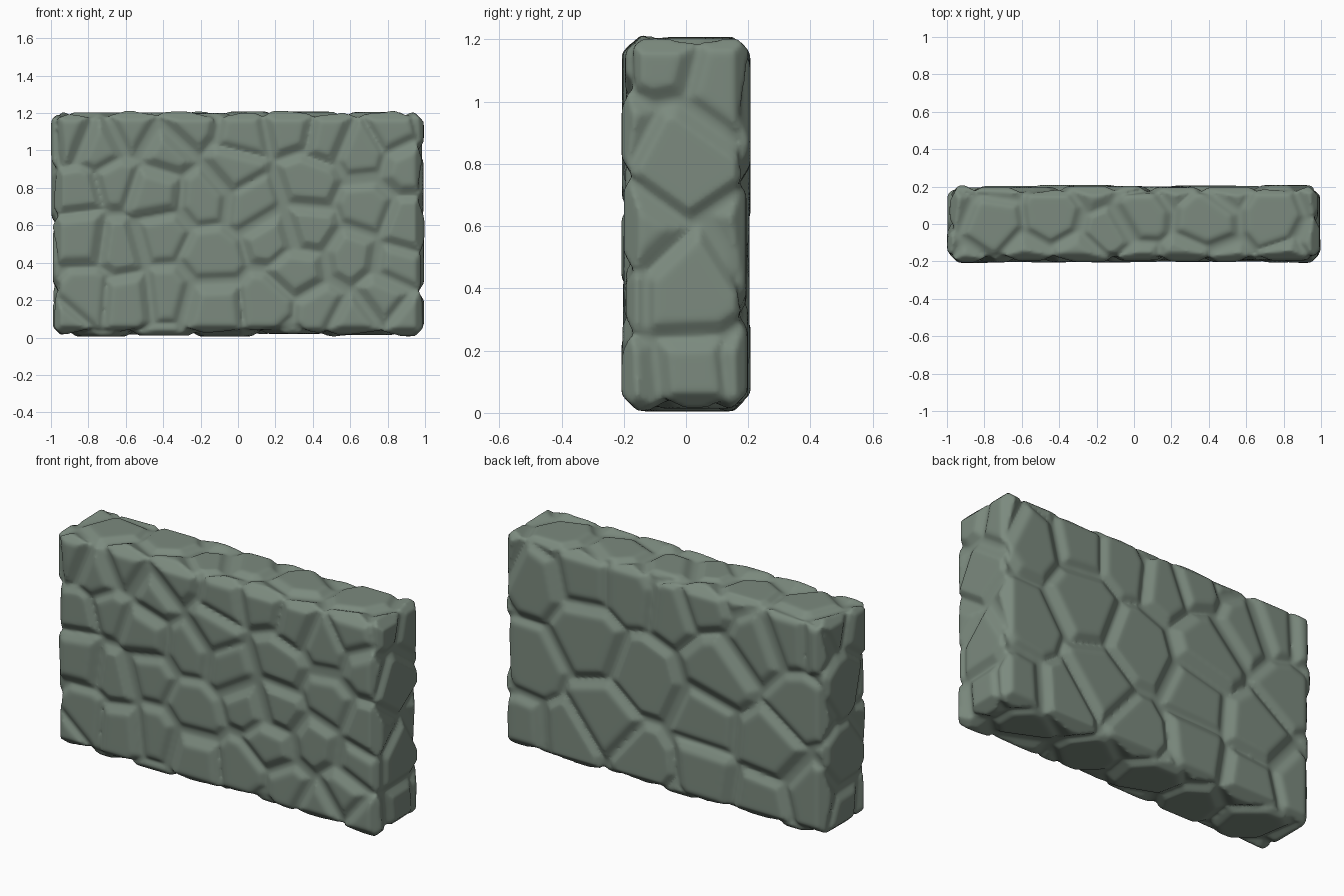
import bpy, bmesh, math, random
from mathutils import Vector

if "Cube" in bpy.data.objects:
    bpy.data.objects.remove(bpy.data.objects["Cube"])

random.seed(4)
mat = bpy.data.materials.new("grey green stone")
mat.diffuse_color = (0.20, 0.255, 0.21, 1)
mat.use_nodes = True
mat.node_tree.nodes["Principled BSDF"].inputs["Base Color"].default_value = mat.diffuse_color

# Stone centres on each side of the wall
FRONT = [(-.91, 1.09), (-.74, 1.02), (-.56, 1.11), (-.86, .78), (-.64, .84), (-.39, 1.01),
         (-.28, 1.13), (-.46, .78), (.02, 1.07), (-.02, .91), (-.19, .76), (.08, .73),
         (-.42, .56), (-.83, .53), (-.63, .5), (-.15, .43), (.2, .53), (.38, .83),
         (.36, .58), (.69, .69), (.28, 1.12), (.47, 1.08), (.66, 1.0), (.83, 1.1),
         (.91, .93), (.92, .6), (.33, .38), (.6, .42), (.86, .38), (.15, .18),
         (-.14, .15), (-.4, .22), (-.58, .2), (-.82, .22), (-.94, .08), (.45, .17),
         (.78, .2), (.62, .08), (.93, .08)]
BACK = [(.83, 1.0), (.5, 1.08), (.22, 1.08), (.47, .75), (.85, .5), (-.33, .77),
        (-.05, 1.05), (-.22, 1.12), (.12, .62), (.36, .33), (.6, .14), (.13, .14),
        (-.24, .18), (-.25, .45), (-.63, .42), (-.55, .98), (-.75, 1.07), (-.95, 1.08),
        (-.84, .72), (-.6, .12), (-.9, .2), (.9, .12)]
TOP = [(-.78, .0), (-.42, .05), (-.12, -.03), (.03, .06), (.38, .03), (.75, .04)]
BOTTOM = [(-.75, .02), (-.4, -.04), (-.05, .03), (.3, -.03), (.72, .02)]
SIDE = [(-.03, .84), (.01, .38), (.02, .1), (-.09, 1.14), (.14, 1.08)]

seeds = [Vector((x, -.2, z)) for x, z in FRONT] + [Vector((x, .2, z)) for x, z in BACK]
seeds += [Vector((x, y, 1.2)) for x, y in TOP] + [Vector((x, y, .01)) for x, y in BOTTOM]
seeds += [Vector((1, y, z)) for y, z in SIDE] + [Vector((-1, -y, z)) for y, z in SIDE]

LO, HI = Vector((-1.0, -.208, .004)), Vector((1.0, .208, 1.215))


def cut(bm, co, no):
    """Keep the part of a convex solid behind a plane and cap it."""
    if not any((v.co - co).dot(no) > 1e-5 for v in bm.verts):
        return
    geom = bm.verts[:] + bm.edges[:] + bm.faces[:]
    bmesh.ops.bisect_plane(bm, geom=geom, dist=1e-6, plane_co=co, plane_no=no, clear_outer=True)
    rim = [e for e in bm.edges if e.is_boundary]
    if rim:
        bmesh.ops.holes_fill(bm, edges=rim, sides=0)


def chamfer(bm, p, n, q, m, wn, wm, d):
    """Cut off the edge between planes (p, n) and (q, m)."""
    c = n.dot(m)
    if abs(c) > .8:
        return
    a, b = n.dot(p), m.dot(q)
    k = 1 - c * c
    edge = n * ((a - b * c) / k) + m * ((b - a * c) / k)
    no = (n * wn + m * wm).normalized()
    cut(bm, edge - no * d, no)


def box(bm, lo, hi):
    bmesh.ops.create_cube(bm, size=1)
    for v in bm.verts:
        v.co = Vector((lo[i] if v.co[i] < 0 else hi[i] for i in range(3)))


def stone(s):
    """One cell of the wall, with worn rims where it meets its neighbours."""
    bm = bmesh.new()
    lo = LO + Vector([random.uniform(0, .016) for _ in range(3)])
    hi = HI - Vector([random.uniform(0, .016) for _ in range(3)])
    box(bm, lo, hi)
    outer = []
    for i in range(3):
        ax = Vector([float(i == j) for j in range(3)])
        outer += [(lo, -ax), (hi, ax)]
    near = sorted((o for o in seeds if o is not s), key=lambda o: (o - s).length)[:30]
    joints = []
    for o in near:
        no = (o - s).normalized()
        co = (o + s) / 2
        if any((v.co - co).dot(no) > 1e-5 for v in bm.verts):
            cut(bm, co, no)
            joints.append((co, no))
    # keep only joints that still bound the stone
    joints = [(c, n) for c, n in joints if max((v.co - c).dot(n) for v in bm.verts) > -1e-4]
    faces = [(q, m) for q, m in outer if max((v.co - q).dot(m) for v in bm.verts) > -1e-4]
    for c, n in joints:
        w = random.uniform(.6, 1.3)
        for q, m in faces:
            chamfer(bm, c, n, q, m, .53, .85, .028 * w)
            chamfer(bm, c, n, q, m, .2, .98, .010 * w)
    for i, (p, n) in enumerate(faces):
        for q, m in faces[i + 1:]:
            for a, b, d in ((1, 1, .036), (.42, .91, .02), (.91, .42, .02)):
                chamfer(bm, p, n, q, m, a, b, d)
    bmesh.ops.remove_doubles(bm, verts=bm.verts, dist=.0005)
    return bm


def add_solid(target, bm):
    tmp = bpy.data.meshes.new("tmp")
    bmesh.ops.recalc_face_normals(bm, faces=bm.faces)
    bm.to_mesh(tmp)
    bm.free()
    target.from_mesh(tmp)
    bpy.data.meshes.remove(tmp)


# Stones around a mortar core that fills the grooves
wall = bmesh.new()
for s in seeds:
    add_solid(wall, stone(s))
core = bmesh.new()
pad = Vector((.036, .036, .036))
box(core, LO + pad, HI - pad)
bmesh.ops.bevel(core, geom=core.edges[:], offset=.035, segments=3, profile=.5, affect='EDGES')
add_solid(wall, core)

me = bpy.data.meshes.new("stone_wall")
wall.to_mesh(me)
me.materials.append(mat)
ob = bpy.data.objects.new("stone_wall", me)
bpy.context.collection.objects.link(ob)

# Fuse into one worn skin
rm = ob.modifiers.new("fuse", 'REMESH')
rm.mode = 'VOXEL'
rm.voxel_size = .011
rm.use_smooth_shade = True
sm = ob.modifiers.new("wear", 'SMOOTH')
sm.factor = .5
sm.iterations = 4

# Bake the modifiers and drop any hidden inner shells
deps = bpy.context.evaluated_depsgraph_get()
baked = bpy.data.meshes.new_from_object(ob.evaluated_get(deps))
ob.modifiers.clear()
ob.data = baked
bm = bmesh.new()
bm.from_mesh(baked)
start = max(bm.verts, key=lambda v: v.co.z)
seen, todo = {start}, [start]
while todo:
    v = todo.pop()
    for e in v.link_edges:
        o = e.other_vert(v)
        if o not in seen:
            seen.add(o)
            todo.append(o)
bmesh.ops.delete(bm, geom=[v for v in bm.verts if v not in seen], context='VERTS')
bm.to_mesh(baked)
bm.free()
baked.materials.clear()
baked.materials.append(mat)
for p in baked.polygons:
    p.use_smooth = True
    p.material_index = 0
